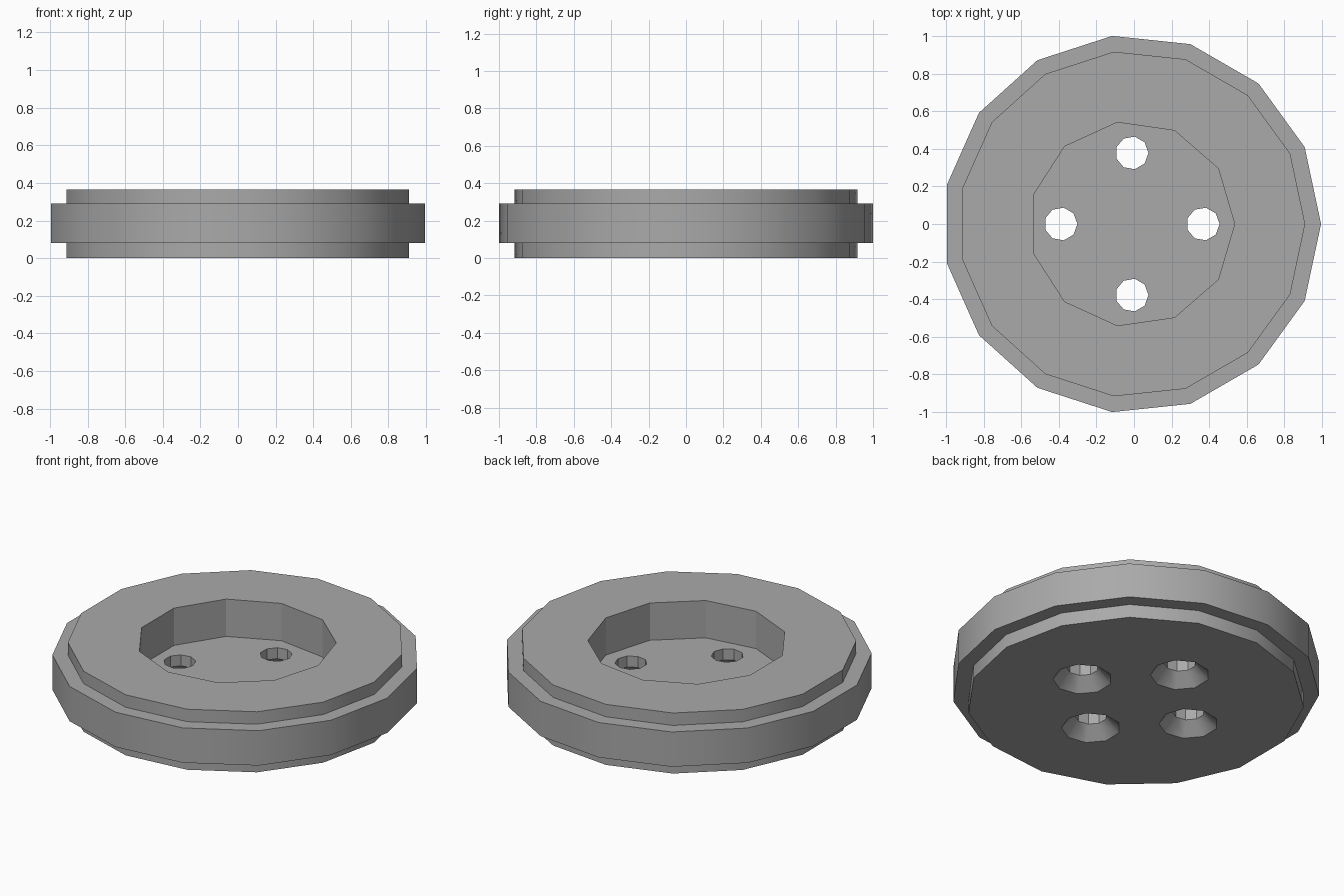
import bpy, bmesh
from math import cos, sin, tau, radians

cube = bpy.data.objects.get("Cube")
if cube:
    bpy.data.objects.remove(cube, do_unlink=True)

grey = bpy.data.materials.new("plain_grey")
grey.use_nodes = True
colour = (0.4, 0.4, 0.4, 1)
grey.diffuse_color = colour
grey.node_tree.nodes["Principled BSDF"].inputs["Base Color"].default_value = colour

CENTRE_X = -0.011


def turned(name, sides, profile, x=0.0, y=0.0):
    """Solid of stacked polygon rings; profile is a list of (radius, z)."""
    bm = bmesh.new()
    rings = []
    for r, z in profile:
        rings.append([bm.verts.new((CENTRE_X + x + r * cos(tau * i / sides),
                                    y + r * sin(tau * i / sides), z))
                      for i in range(sides)])
    for low, high in zip(rings, rings[1:]):
        for i in range(sides):
            j = (i + 1) % sides
            bm.faces.new((low[i], low[j], high[j], high[i]))
    bm.faces.new(rings[0][::-1])
    bm.faces.new(rings[-1])
    mesh = bpy.data.meshes.new(name)
    bm.to_mesh(mesh)
    bm.free()
    mesh.materials.append(grey)
    obj = bpy.data.objects.new(name, mesh)
    bpy.context.collection.objects.link(obj)
    return obj


def cut(body, cutter):
    cutter.hide_render = True
    mod = body.modifiers.new("cut", 'BOOLEAN')
    mod.operation = 'DIFFERENCE'
    mod.solver = 'EXACT'
    mod.object = cutter
    bpy.context.view_layer.objects.active = body
    bpy.ops.object.modifier_apply(modifier=mod.name)
    bpy.data.objects.remove(cutter, do_unlink=True)


# Stepped disc with a wide middle band
RIM, BAND = 0.921, 1.0055
disc = turned("stepped_disc", 15, [(RIM, 0), (RIM, 0.08), (BAND, 0.08),
                                   (BAND, 0.29), (RIM, 0.29), (RIM, 0.365)])

# Central pocket
cut(disc, turned("pocket_cutter", 11, [(0.546, 0.14), (0.546, 0.5)]))

# Four screw holes, countersunk from below
for k in range(4):
    a = tau * k / 4
    cut(disc, turned("hole_cutter", 9,
                     [(0.172, -0.01), (0.088, 0.074), (0.088, 0.25)],
                     0.378 * cos(a), 0.378 * sin(a)))

# Soft outer wall, crisp pocket and steps
bpy.ops.object.select_all(action='DESELECT')
disc.select_set(True)
bpy.context.view_layer.objects.active = disc
bpy.ops.object.shade_smooth_by_angle(angle=radians(30))
